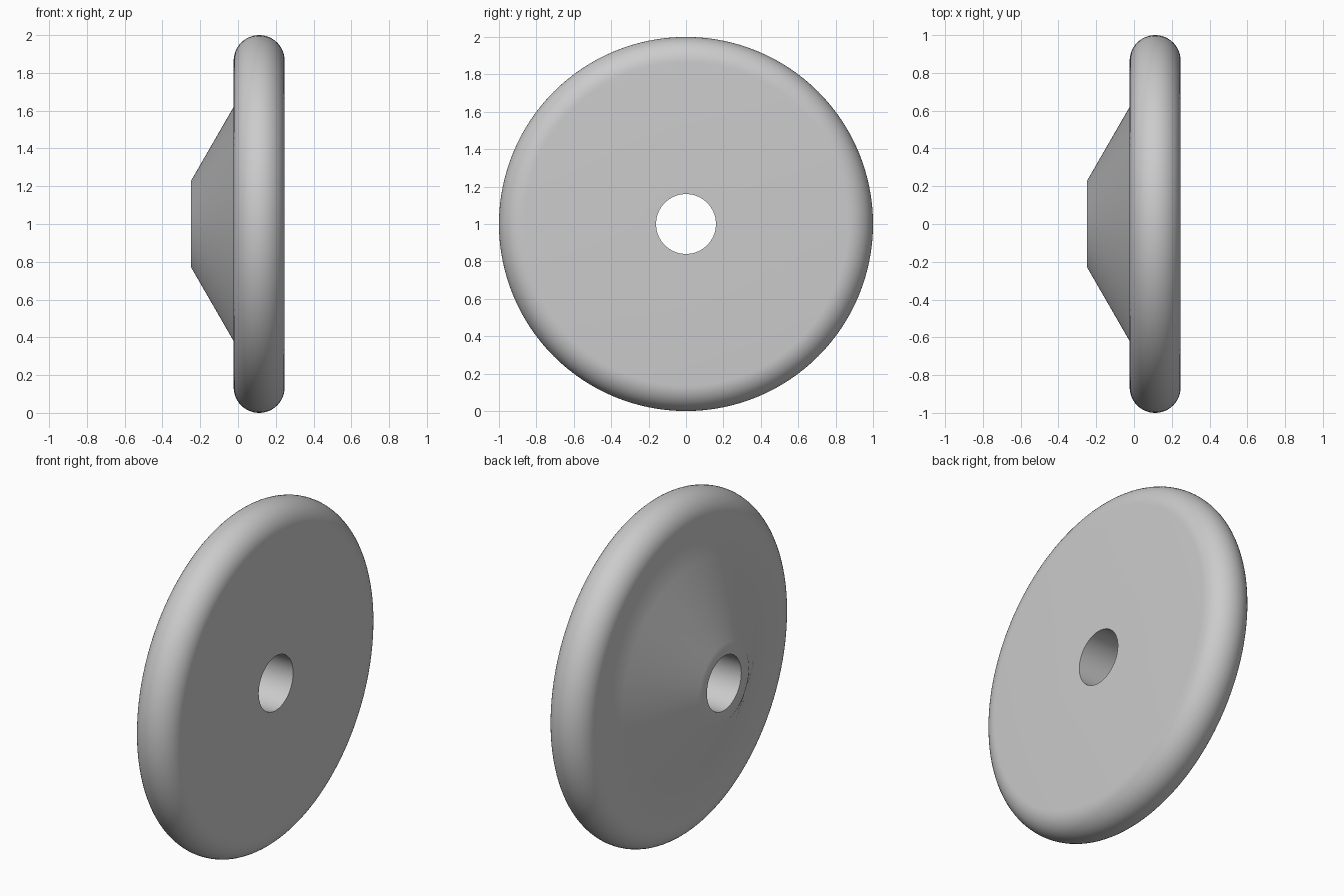
import bpy, bmesh
from math import sin, cos, pi, radians
from mathutils import Matrix, Vector

cube = bpy.data.objects.get("Cube")
if cube:
    bpy.data.objects.remove(cube, do_unlink=True)

# Single plain grey finish
grey = bpy.data.materials.new("plain grey")
grey.use_nodes = True
colour = (0.6, 0.6, 0.6, 1)
grey.diffuse_color = colour
grey.node_tree.nodes["Principled BSDF"].inputs["Base Color"].default_value = colour

BORE, HUB, CONE, RIM = 0.16, 0.23, 0.62, 0.135
HUB_X, RIM_X = -0.248, 0.112
STEPS, ARC = 128, 24

# Half section as (x, radius): bore, hub face, cone, rounded rim, flat face
section = [(HUB_X, BORE), (HUB_X, HUB), (RIM_X - RIM, CONE)]
for i in range(ARC + 1):
    a = pi * i / ARC
    section.append((RIM_X - RIM * cos(a), 1 - RIM + RIM * sin(a)))
section.append((RIM_X + RIM, BORE))

# Revolve the closed section about the axle
bm = bmesh.new()
verts = [bm.verts.new((x, 0, r)) for x, r in section]
edges = [bm.edges.new((verts[i - 1], verts[i])) for i in range(len(verts))]
bmesh.ops.spin(bm, geom=verts + edges, cent=(0, 0, 0), axis=(1, 0, 0),
               angle=2 * pi, steps=STEPS, use_merge=True)
bmesh.ops.remove_doubles(bm, verts=bm.verts, dist=0.0001)
bmesh.ops.recalc_face_normals(bm, faces=bm.faces)
bmesh.ops.transform(bm, matrix=Matrix.Translation(Vector((0, 0, 1))), verts=bm.verts)

mesh = bpy.data.meshes.new("wheel_disc")
bm.to_mesh(mesh)
bm.free()
mesh.materials.append(grey)
wheel = bpy.data.objects.new("wheel_disc", mesh)
bpy.context.collection.objects.link(wheel)

# Soft cone and rim, crisp bore edges
bpy.ops.object.select_all(action="DESELECT")
wheel.select_set(True)
bpy.context.view_layer.objects.active = wheel
bpy.ops.object.shade_smooth_by_angle(angle=radians(45))
